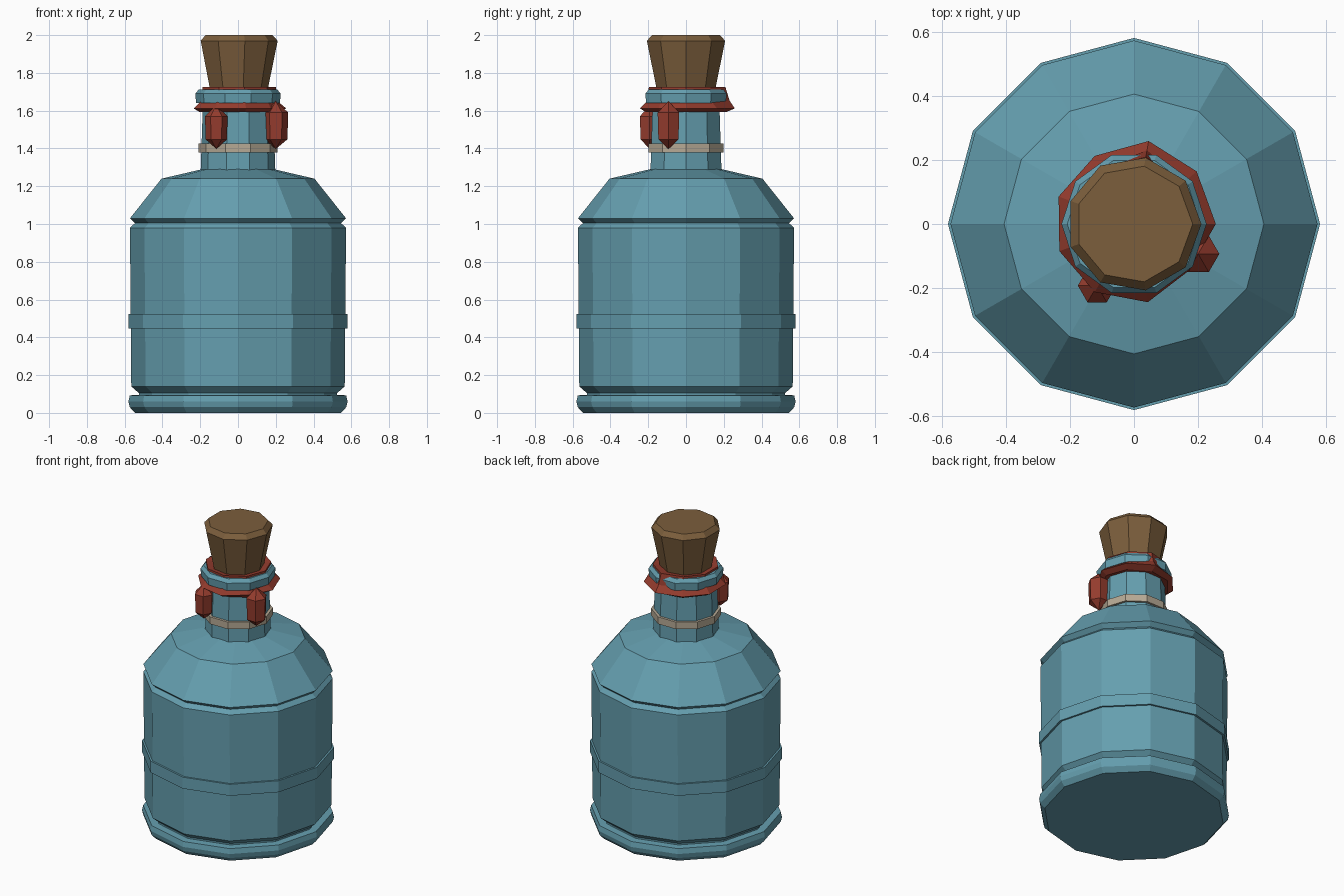
import bpy, bmesh
from math import cos, sin, radians, tau

if "Cube" in bpy.data.objects:
    bpy.data.objects.remove(bpy.data.objects["Cube"])


def material(name, rgb):
    m = bpy.data.materials.new(name)
    m.diffuse_color = (*rgb, 1)
    m.use_nodes = True
    m.node_tree.nodes["Principled BSDF"].inputs["Base Color"].default_value = m.diffuse_color
    return m


GLASS = material("teal glass", (0.130, 0.345, 0.430))
CORK = material("brown cork", (0.200, 0.112, 0.045))
WAX = material("red wax", (0.300, 0.045, 0.027))
TWINE = material("beige twine", (0.470, 0.400, 0.300))


def lathe(name, sides, profile, mat, centre=(0, 0), closed=False, tweak=None):
    """Spin (radius, z) points into a flat-faced solid; tweak(ring, side) scales radii."""
    bm = bmesh.new()
    rings = []
    for k, (r, z) in enumerate(profile):
        if r == 0:
            rings.append([bm.verts.new((*centre, z))] * sides)
            continue
        ring = []
        for i in range(sides):
            a = tau * i / sides
            s = r * (tweak(k, i) if tweak else 1)
            ring.append(bm.verts.new((centre[0] + s * cos(a), centre[1] + s * sin(a), z)))
        rings.append(ring)
    pairs = list(zip(rings, rings[1:]))
    if closed:
        pairs.append((rings[-1], rings[0]))
    for a, b in pairs:
        for i in range(sides):
            j = (i + 1) % sides
            bm.faces.new(list(dict.fromkeys((a[i], a[j], b[j], b[i]))))
    if not closed:
        for ring in (rings[0], rings[-1]):
            if ring[0] is not ring[1]:
                bm.faces.new(ring)
    bmesh.ops.recalc_face_normals(bm, faces=bm.faces[:])
    me = bpy.data.meshes.new(name)
    bm.to_mesh(me)
    bm.free()
    me.materials.append(mat)
    ob = bpy.data.objects.new(name, me)
    bpy.context.collection.objects.link(ob)
    return ob


# Bottle body with foot, two grooves and a sloped shoulder
lathe("body", 12, [(0.545, 0), (0.573, 0.03), (0.58, 0.06), (0.573, 0.093),
                   (0.525, 0.095), (0.525, 0.105), (0.565, 0.14), (0.572, 0.975),
                   (0.572, 0.98), (0.545, 1.005), (0.572, 1.03), (0.405, 1.24),
                   (0.19, 1.29)], GLASS)

# Raised band round the belly
lathe("belly_band", 12, [(0.54, 0.447), (0.58, 0.447), (0.58, 0.523), (0.54, 0.523)],
      GLASS, closed=True)

# Neck and lip
lathe("neck", 10, [(0.198, 1.27), (0.185, 1.66)], GLASS)
lathe("lip", 10, [(0.15, 1.64), (0.222, 1.64), (0.226, 1.69), (0.208, 1.712),
                  (0.15, 1.712)], GLASS, closed=True)

# Twine round the neck
lathe("neck_twine", 10, [(0.17, 1.378), (0.21, 1.378), (0.21, 1.425), (0.17, 1.425)],
      TWINE, closed=True)

# Cork stopper
lathe("cork", 9, [(0.15, 1.66), (0.157, 1.71), (0.21, 1.97), (0.183, 2.0)], CORK)

# Uneven wax collar, bulging through the lip at the back
FLARE = [1.02, 1.02, 1.05, 0.98, 1.0, 0.99, 0.98, 0.99, 0.9]


def wax_shape(ring, side):
    if ring == 2:
        return FLARE[side]
    if side == 2 and ring in (3, 4):
        return 1.15 if ring == 3 else 1.06
    return 1


lathe("wax_collar", 9, [(0.15, 1.6), (0.215, 1.592), (0.25, 1.612), (0.203, 1.655),
                        (0.2, 1.725), (0.15, 1.715)], WAX, closed=True, tweak=wax_shape)

# Wax drips hanging from the collar
for n, (x, y, r, top) in enumerate([(-0.115, -0.192, 0.06, 1.63), (0.2, -0.093, 0.066, 1.65)], 1):
    lathe(f"wax_drip_{n}", 6, [(0, 1.397), (r * 0.93, 1.448), (r, top - 0.06), (0, top)],
          WAX, centre=(x, y))
